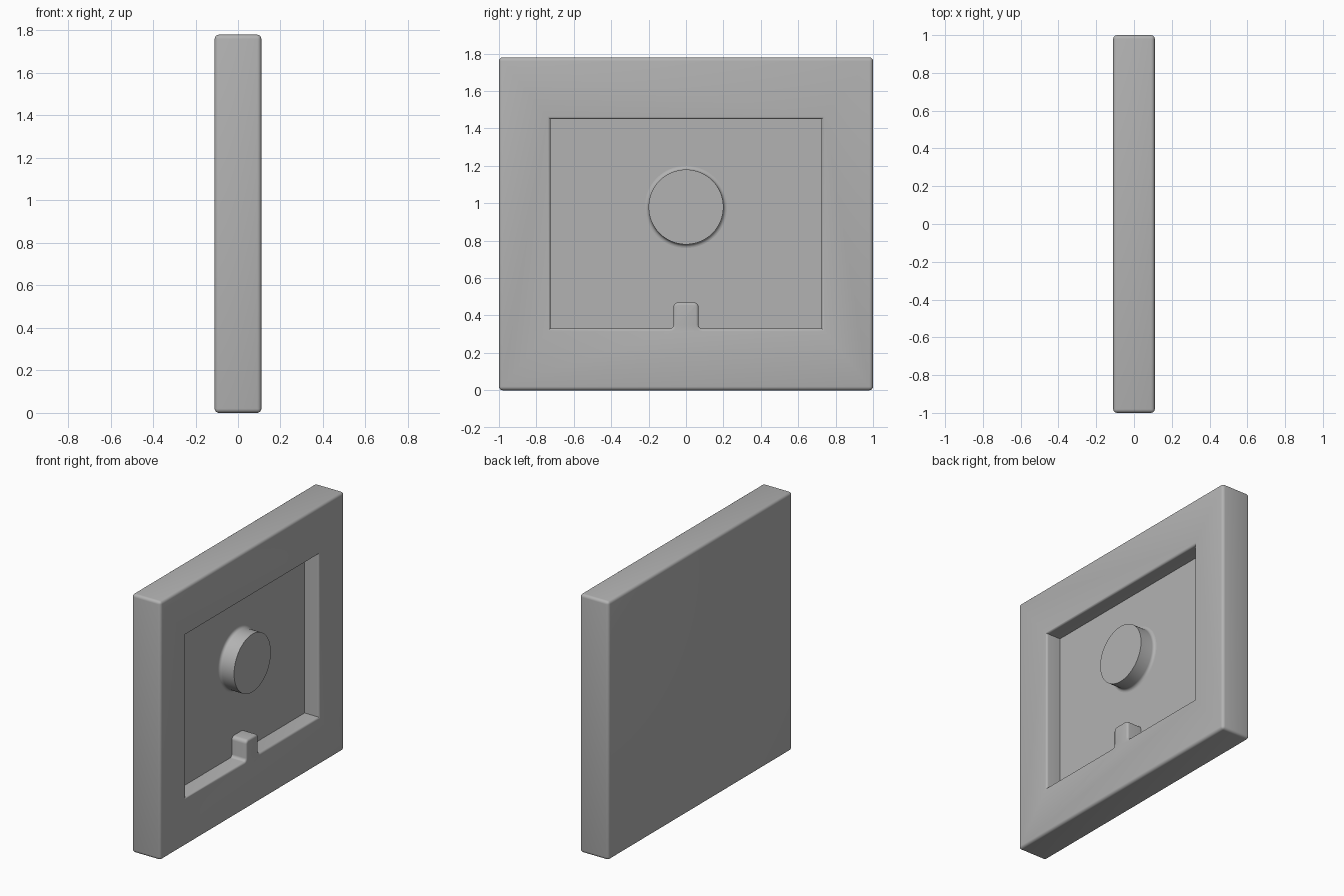
import bpy, bmesh, math

if "Cube" in bpy.data.objects:
    bpy.data.objects.remove(bpy.data.objects["Cube"])

grey = bpy.data.materials.new("plain grey")
grey.use_nodes = True
color = (0.45, 0.45, 0.45, 1)
grey.diffuse_color = color
grey.node_tree.nodes["Principled BSDF"].inputs["Base Color"].default_value = color

FRONT, FLOOR = 0.11, 0.0
EDGE = 0.015


def finish(bm, name):
    bmesh.ops.recalc_face_normals(bm, faces=bm.faces)
    mesh = bpy.data.meshes.new(name)
    bm.to_mesh(mesh)
    bm.free()
    obj = bpy.data.objects.new(name, mesh)
    bpy.context.collection.objects.link(obj)
    mesh.materials.append(grey)
    return obj


def loft(name, rings):
    """Skin closed rings of points and cap both ends."""
    bm = bmesh.new()
    loops = [[bm.verts.new(p) for p in ring] for ring in rings]
    n = len(loops[0])
    for a, b in zip(loops, loops[1:]):
        for i in range(n):
            j = (i + 1) % n
            bm.faces.new((a[i], a[j], b[j], b[i]))
    bm.faces.new(loops[0])
    bm.faces.new(loops[-1])
    return finish(bm, name)


def smooth(obj, angle=35):
    bpy.ops.object.select_all(action='DESELECT')
    obj.select_set(True)
    bpy.context.view_layer.objects.active = obj
    bpy.ops.object.shade_smooth_by_angle(angle=math.radians(angle))


def arc(cy, cz, r, start, end, steps=5):
    angles = [math.radians(start + (end - start) * i / steps) for i in range(steps + 1)]
    return [(cy + r * math.cos(a), cz + r * math.sin(a)) for a in angles]


def recess_outline(grow):
    """Rectangle with a rounded tab rising from its lower side."""
    half, bottom, top = 0.725 + grow, 0.33 - grow, 1.45 + grow
    tab, tab_top = 0.067 - grow, 0.47 - grow
    inner, outer = 0.025 - grow, 0.02 + grow
    right = [(half, top), (half, bottom)]
    right += arc(tab + outer, bottom + outer, outer, 270, 180)
    right += arc(tab - inner, tab_top - inner, inner, 0, 90)
    return right + [(-y, z) for y, z in reversed(right)]


# Slab with softened edges
bm = bmesh.new()
bmesh.ops.create_cube(bm, size=1)
for v in bm.verts:
    v.co.x *= 2 * FRONT
    v.co.y *= 2
    v.co.z = (v.co.z + 0.5) * 1.78
bmesh.ops.bevel(bm, geom=bm.edges[:], offset=0.02, segments=4, profile=0.5, affect='EDGES')
slab = finish(bm, "slab")

# Recess cutter whose rim rounds outward at the front face
steps = [(FLOOR, 0)]
for i in range(5):
    a = math.radians(90 * i / 4)
    steps.append((FRONT - EDGE + EDGE * math.sin(a), EDGE * (1 - math.cos(a))))
steps.append((FRONT + 0.1, EDGE))
cutter = loft("recess_cutter", [[(x, y, z) for y, z in recess_outline(g)] for x, g in steps])
cutter.hide_render = True
cut = slab.modifiers.new("recess", 'BOOLEAN')
cut.operation = 'DIFFERENCE'
cut.solver = 'EXACT'
cut.object = cutter
bpy.context.view_layer.objects.active = slab
bpy.ops.object.modifier_apply(modifier=cut.name)
bpy.data.objects.remove(cutter)
smooth(slab)

# Round knob with a flared foot, flush with the slab face
FOOT, SIDES = 0.02, 64
profile = [(FLOOR - 0.01, 0.2 + FOOT)]
for i in range(6):
    a = math.radians(90 * i / 5)
    profile.append((FLOOR + FOOT * (1 - math.cos(a)), 0.2 + FOOT * (1 - math.sin(a))))
profile.append((FRONT, 0.2))
turn = [2 * math.pi * i / SIDES for i in range(SIDES)]
knob = loft("knob", [[(x, r * math.cos(t), 0.98 + r * math.sin(t)) for t in turn]
                     for x, r in profile])
smooth(knob)
